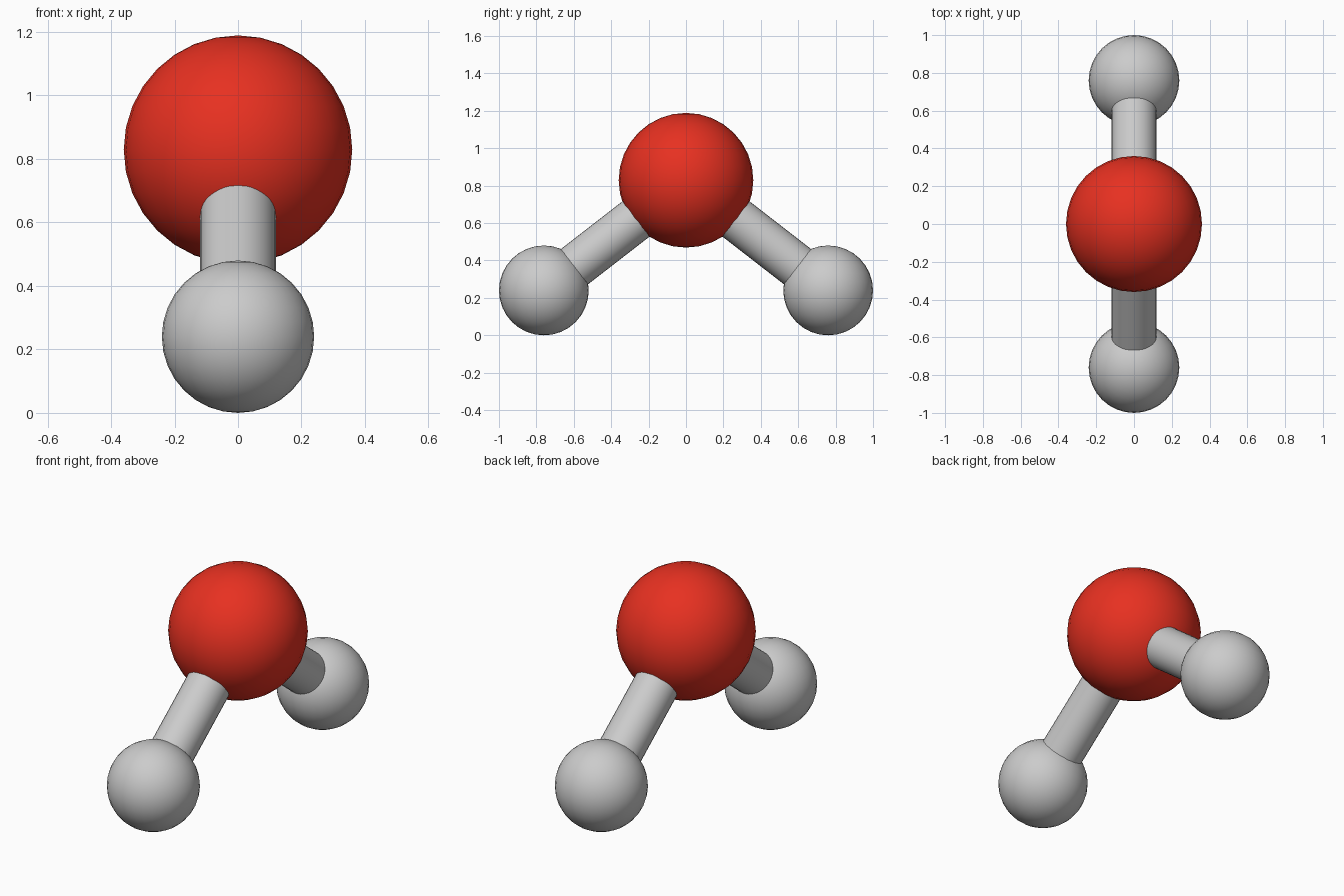
import bpy
from mathutils import Vector

if "Cube" in bpy.data.objects:
    bpy.data.objects.remove(bpy.data.objects["Cube"])

red = bpy.data.materials.new("red")
red.diffuse_color = (0.8, 0.03, 0.015, 1)
red.use_nodes = True
red.node_tree.nodes["Principled BSDF"].inputs["Base Color"].default_value = red.diffuse_color

OXYGEN = Vector((0, 0, 0.829))


def finish(name, material=None):
    obj = bpy.context.object
    obj.name = name
    if material:
        obj.data.materials.append(material)
    bpy.ops.object.shade_smooth_by_angle()
    return obj


def ball(name, centre, radius, material=None):
    bpy.ops.mesh.primitive_uv_sphere_add(segments=32, ring_count=16,
                                         radius=radius, location=centre)
    return finish(name, material)


def rod(name, start, end, radius):
    axis = end - start
    bpy.ops.mesh.primitive_cylinder_add(
        vertices=32, radius=radius, depth=axis.length,
        location=(start + end) / 2,
        rotation=axis.to_track_quat('Z', 'X').to_euler())
    return finish(name)


# Large central atom
ball("oxygen_atom", OXYGEN, 0.36, red)

# Two small atoms, each joined to the centre by a bond
for label, side in (("front", -1), ("back", 1)):
    hydrogen = Vector((0, side * 0.76, 0.24))
    ball(f"{label}_hydrogen_atom", hydrogen, 0.24)
    rod(f"{label}_bond", OXYGEN, hydrogen, 0.119)
